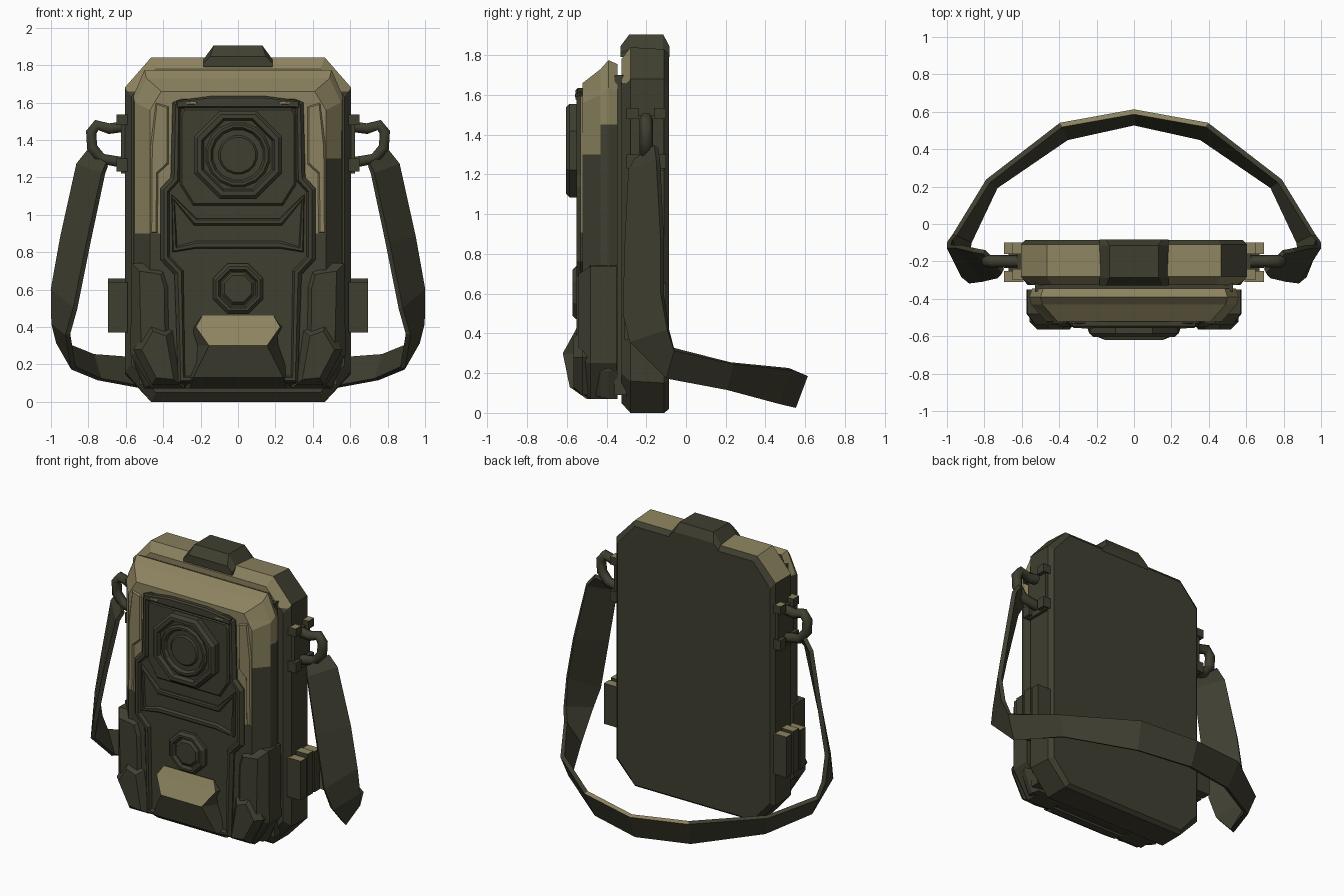
import bpy, bmesh, math
from mathutils import Vector

if "Cube" in bpy.data.objects:
    bpy.data.objects.remove(bpy.data.objects["Cube"])


def material(name, rgb):
    m = bpy.data.materials.new(name)
    m.use_nodes = True
    m.diffuse_color = (*rgb, 1)
    m.node_tree.nodes["Principled BSDF"].inputs["Base Color"].default_value = (*rgb, 1)
    return m


DARK = material("dark olive", (0.050, 0.049, 0.030))
TAN = material("khaki tan", (0.262, 0.226, 0.115))


def finish(name, bm, rule=None, mirror=False):
    """Turn a bmesh into an object; faces that pass the rule become tan."""
    bmesh.ops.recalc_face_normals(bm, faces=bm.faces)
    for f in bm.faces:
        f.material_index = int(bool(rule and rule(f.calc_center_median(), f.normal)))
    me = bpy.data.meshes.new(name)
    bm.to_mesh(me)
    bm.free()
    me.materials.append(DARK)
    me.materials.append(TAN)
    ob = bpy.data.objects.new(name, me)
    bpy.context.collection.objects.link(ob)
    if mirror:
        ob.modifiers.new("mirror", "MIRROR").use_mirror_merge = False
    return ob


def loft(rings):
    """Skin closed rings of 3D points and cap both ends."""
    bm = bmesh.new()
    vs = [[bm.verts.new(p) for p in ring] for ring in rings]
    n = len(rings[0])
    for a, b in zip(vs, vs[1:]):
        for i in range(n):
            j = (i + 1) % n
            bm.faces.new((a[i], a[j], b[j], b[i]))
    bm.faces.new(vs[0])
    bm.faces.new(vs[-1])
    bmesh.ops.recalc_face_normals(bm, faces=bm.faces)
    return bm


def at_y(outline, y):
    return [(x, y, z) for x, z in outline]


def both(half):
    """Complete a right-hand outline with its mirror image."""
    return half + [(-x, z) for x, z in reversed(half)]


def ngon(z, r, n):
    step = math.tau / n
    return [(r * math.sin(step * (i + .5)), z + r * math.cos(step * (i + .5))) for i in range(n)]


def plate(name, outline, back, front, chamfer, recess=0, rim=.02, rule=None, mirror=False):
    """Plate facing the front, with a chamfered edge and an optional sunken centre."""
    bm = loft([at_y(outline, back), at_y(outline, front + chamfer)])
    face = min(bm.faces, key=lambda f: f.calc_center_median().y)
    bmesh.ops.inset_region(bm, faces=[face], thickness=chamfer, depth=chamfer)
    if recess:
        bmesh.ops.inset_region(bm, faces=[face], thickness=rim, depth=0)
        bmesh.ops.inset_region(bm, faces=[face], thickness=.012, depth=-recess)
    return finish(name, bm, rule, mirror)


def box(name, lo, hi, rule=None, mirror=False):
    (x0, y0, z0), (x1, y1, z1) = lo, hi
    ring = [(x0, z0), (x1, z0), (x1, z1), (x0, z1)]
    return finish(name, loft([at_y(ring, y0), at_y(ring, y1)]), rule, mirror)


def slice_at(bm, axis, values):
    normal = Vector([float(i == axis) for i in range(3)])
    for v in values:
        bmesh.ops.bisect_plane(bm, geom=bm.verts[:] + bm.edges[:] + bm.faces[:],
                               plane_co=normal * v, plane_no=normal)


def slab(w, top, bottom, cx, cz):
    return both([(w - cx, top), (w, top - cz), (w, bottom + cz), (w - cx, bottom)])


# Rear case
bm = loft([at_y(slab(.58, 1.80, .02, .13, .15), -.085),
           at_y(slab(.605, 1.83, .0, .14, .15), -.11),
           at_y(slab(.605, 1.84, .0, .14, .16), -.28),
           at_y(slab(.57, 1.78, .05, .13, .15), -.325)])
slice_at(bm, 2, [1.66])
finish("rear_case", bm, lambda c, n: c.z > 1.68 and n.y < .5 and not (n.x > .5 and n.y > -.4))
box("case_gasket", (-.53, -.36, .09), (.53, -.30, 1.70))

# Top tab
tab = both([(.13, 1.905), (.185, 1.83), (.185, 1.79)])
low_tab = both([(.15, 1.845), (.185, 1.81), (.185, 1.79)])
finish("top_tab", loft([at_y(low_tab, -.083), at_y(tab, -.115),
                        at_y(tab, -.285), at_y(low_tab, -.33)]))

# Front shell with painted top and arms
bm = loft([at_y(slab(.545, 1.755, .07, .06, .14), -.345),
           at_y(slab(.56, 1.775, .07, .06, .14), -.39),
           at_y(slab(.55, 1.73, .08, .06, .13), -.43),
           at_y(slab(.47, 1.66, .10, .06, .10), -.52)])
slice_at(bm, 2, [.9, 1.3, 1.45, 1.62])
slice_at(bm, 0, [-.42, .42])


def shell_paint(c, n):
    if n.y > .5 or c.z < .9:
        return False
    if c.z > 1.62:
        return True
    if c.x < 0:
        return n.y < -.3
    return n.y < -.9 or (c.z > 1.3 and n.y < -.3) or c.z > 1.45


finish("front_shell", bm, shell_paint)

# Raised arm ridges beside the lens panel
plate("arm_ridge", [(.37, 1.58), (.44, 1.60), (.47, 1.36), (.47, .9), (.43, .9), (.425, 1.22), (.37, 1.27)],
      -.49, -.53, .012, rule=lambda c, n: True, mirror=True)

# Centre panel and windows
panel = both([(.30, 1.62), (.35, 1.60), (.36, 1.20), (.415, 1.14), (.415, .76), (.34, .68), (.32, .10)])
plate("centre_panel", panel, -.42, -.55, .02, recess=.02)
plate("lens_backing", both([(.29, 1.57), (.31, 1.54), (.31, 1.16), (.24, 1.05)]), -.52, -.545, .012)
plate("panel_brow", both([(.14, 1.635), (.33, 1.61), (.33, 1.57), (.17, 1.57)]), -.50, -.555, .01)
plate("light_window", both([(.22, .98), (.355, 1.11), (.35, .80), (.22, .82)]), -.52, -.55, .008, recess=.012)
plate("paint_fleck", [(.22, 1.605), (.28, 1.60), (.27, 1.59), (.22, 1.59)],
      -.553, -.558, .001, rule=lambda c, n: True, mirror=True)

# Lens and sensor
plate("lens_housing", ngon(1.32, .255, 8), -.52, -.605, .02, recess=.025, rim=.025)
plate("lens_ring", ngon(1.32, .175, 16), -.55, -.60, .012, recess=.02, rim=.015)
plate("lens_glass", ngon(1.32, .11, 16), -.56, -.59, .015)
plate("sensor_housing", ngon(.605, .145, 8), -.50, -.57, .018, recess=.02, rim=.015)
plate("sensor_eye", ngon(.605, .095, 8), -.53, -.565, .018)

# Lower guards
guard = [(.37, .72), (.43, .745), (.57, .74), (.575, .25), (.46, .07), (.28, .07), (.33, .20), (.335, .62)]
plate("lower_guard", guard, -.35, -.54, .06, mirror=True)
plate("guard_foot", [(.35, .38), (.47, .42), (.56, .28), (.46, .09), (.31, .09)],
      -.44, -.565, .045, mirror=True)

# Nose wedge with painted brow: z, back half width, front half width, front y
rings = [[(-b, -.45, z), (b, -.45, z), (f, y, z), (-f, y, z)] for z, b, f, y in
         [(.46, .20, .19, -.535), (.40, .26, .225, -.565), (.30, .27, .155, -.62),
          (.13, .28, .24, -.585), (.07, .28, .26, -.50)]]
finish("nose_wedge", loft(rings), lambda c, n: n.z > .25 and n.y < -.3)


# Strap lugs and side clips
def top_paint(c, n):
    return n.z > .9


for y in (-.30, -.16):
    box("upper_lug", (.59, y, 1.48), (.65, y + .06, 1.535), top_paint, True)
    box("lower_lug", (.59, y, 1.23), (.65, y + .06, 1.30), None, True)
box("lug_base", (.59, -.28, 1.22), (.625, -.11, 1.50), None, True)
for y, top in ((-.31, .64), (-.235, .66), (-.16, .65)):
    box("side_clip", (.59, y, .37), (.695, y + .06, top), top_paint, True)
box("clip_core", (.59, -.29, .40), (.67, -.11, .62), None, True)

# Strap loops
curve = bpy.data.curves.new("strap_loop", "CURVE")
curve.dimensions = "3D"
curve.bevel_depth, curve.bevel_resolution, curve.use_fill_caps = .033, 1, True
path = [(.62, 1.47), (.69, 1.46), (.755, 1.48), (.785, 1.44), (.78, 1.36), (.73, 1.30), (.62, 1.28)]
spline = curve.splines.new("POLY")
spline.points.add(len(path) - 1)
for p, (x, z) in zip(spline.points, path):
    p.co = (x, -.20, z, 1)
curve.materials.append(DARK)
loop = bpy.data.objects.new("strap_loop", curve)
bpy.context.collection.objects.link(loop)
loop.modifiers.new("mirror", "MIRROR")

# Strap, as pairs of front and rear edges from loop to back middle
edges = [((.70, -.25, 1.27), (.80, -.15, 1.34)), ((.72, -.28, 1.22), (.855, -.14, 1.27)),
         ((.80, -.30, .85), (.94, -.12, .88)), ((.87, -.31, .50), (.99, -.12, .60)),
         ((.91, -.28, .36), (.985, -.09, .42)), ((.88, -.10, .18), (.96, -.06, .32)),
         ((.74, .20, .12), (.78, .23, .25)), ((.36, .46, .05), (.39, .53, .22)),
         ((0, .54, .03), (0, .60, .19))]
edges += [tuple((-x, y, z) for x, y, z in pair) for pair in reversed(edges[:-1])]
rings = []
for i, (a, b) in enumerate(edges):
    a, b = Vector(a), Vector(b)
    along = Vector(edges[min(i + 1, len(edges) - 1)][0]) - Vector(edges[max(i - 1, 0)][0])
    t = along.cross(b - a).normalized() * .014
    rings.append([a + t, b + t, b - t, a - t])
finish("strap", loft(rings), lambda c, n: n.z > .8 and c.y > .4)
